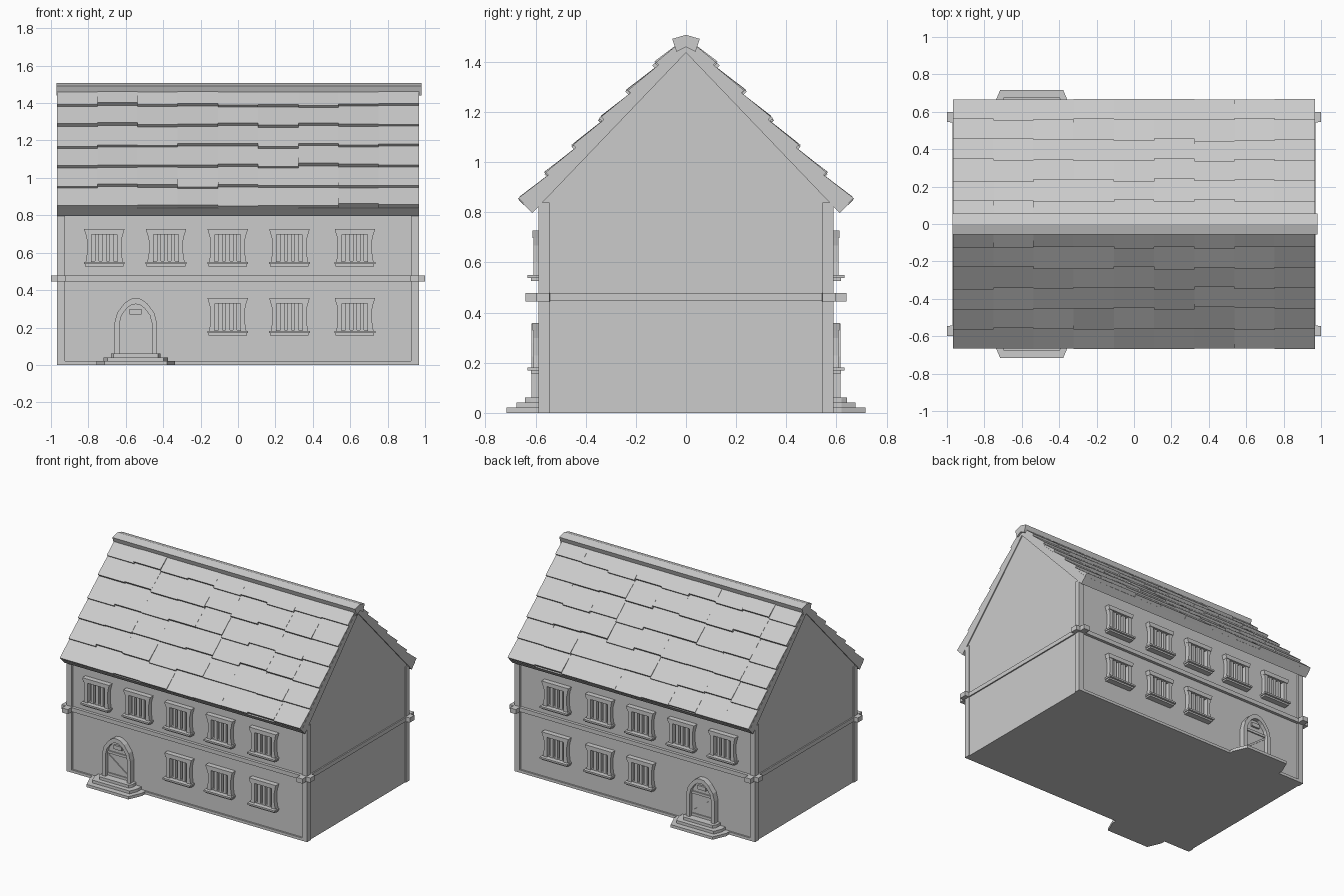
import bpy, bmesh, random
from mathutils import Vector

random.seed(4)
if "Cube" in bpy.data.objects:
    bpy.data.objects.remove(bpy.data.objects["Cube"], do_unlink=True)

stone = bpy.data.materials.new("plain_grey")
GREY = (0.6, 0.6, 0.6, 1)
stone.diffuse_color = GREY
stone.use_nodes = True
stone.node_tree.nodes["Principled BSDF"].inputs["Base Color"].default_value = GREY


def prism(bm, pts, axis, a, b):
    """Extrude a 2D outline along an axis from a to b."""
    def place(p, t):
        u, v = p
        return {"x": (t, u, v), "y": (u, t, v), "z": (u, v, t)}[axis]
    lo = [bm.verts.new(place(p, a)) for p in pts]
    hi = [bm.verts.new(place(p, b)) for p in pts]
    faces = [bm.faces.new(lo), bm.faces.new(hi)]
    for i in range(len(pts)):
        j = (i + 1) % len(pts)
        faces.append(bm.faces.new((lo[i], lo[j], hi[j], hi[i])))
    bmesh.ops.recalc_face_normals(bm, faces=faces)


def box(bm, x0, x1, y0, y1, z0, z1):
    prism(bm, [(x0, y0), (x1, y0), (x1, y1), (x0, y1)], "z", z0, z1)


def finish(name, bm, mirror=(False, True, False)):
    mesh = bpy.data.meshes.new(name)
    bm.to_mesh(mesh)
    bm.free()
    mesh.materials.append(stone)
    ob = bpy.data.objects.new(name, mesh)
    bpy.context.collection.objects.link(ob)
    if any(mirror):
        mod = ob.modifiers.new("Mirror", "MIRROR")
        mod.use_axis = mirror
        mod.use_mirror_merge = False
    return ob


END = 0.967     # gable end
WALL = -0.576   # recessed front wall
FACE = -0.588   # face of corner posts

# Walls with gables
bm = bmesh.new()
prism(bm, [(WALL, 0), (-WALL, 0), (-WALL, 0.84), (0, 1.44), (WALL, 0.84)],
      "x", -END + 0.006, END - 0.006)
finish("walls", bm, (False, False, False))

# Corner posts, mirrored to all four corners
bm = bmesh.new()
box(bm, 0.925, END, FACE, -0.545, 0, 0.84)
finish("corner_posts", bm, (True, True, False))

# Foot rail along the long walls
bm = bmesh.new()
box(bm, -0.925, 0.925, FACE, WALL + 0.01, 0, 0.02)
finish("foot_rail", bm)

# String course between floors, with blocks at the corners
bm = bmesh.new()
box(bm, -0.925, 0.925, -0.597, WALL + 0.01, 0.447, 0.477)
finish("string_course", bm)
bm = bmesh.new()
box(bm, END - 0.02, END + 0.003, -0.55, 0.55, 0.447, 0.477)
finish("gable_string_course", bm, (True, False, False))
bm = bmesh.new()
prism(bm, [(0.92, -0.54), (0.92, -0.64), (0.967, -0.64), (0.967, -0.598),
           (1, -0.598), (1, -0.545)], "z", 0.445, 0.479)
finish("string_course_blocks", bm, (True, True, False))

# Roof slab under the tiles
bm = bmesh.new()
prism(bm, [(-0.613, 0.797), (-0.652, 0.837), (0, 1.49), (0, 1.437)],
      "x", -END - 0.001, END + 0.001)
finish("roof_slab", bm)

# Roof tiles: rows of uneven slabs tilted off the slope
bm = bmesh.new()
COLS, ROWS = 9, 6
width = 2 * END / COLS
for row in range(ROWS):
    for col in range(COLS):
        slide = random.uniform(-0.008, 0.008) if row else random.uniform(-0.003, 0.003)
        lift = random.uniform(-0.008, 0.004)
        y = 0.667 - 0.108 * row + slide
        z = 1.524 - y + lift
        up = y - 0.125
        outline = [(-y, z), (-y + 0.022, z - 0.022),
                   (-up, 1.46 - up), (-up, 1.497 - up)]
        x = -END + col * width
        prism(bm, outline, "x", x, x + width)
finish("roof_tiles", bm)

# Ridge cap
bm = bmesh.new()
prism(bm, [(-0.055, 1.492), (0, 1.508), (0.055, 1.492), (0.038, 1.44),
           (0, 1.46), (-0.038, 1.44)], "x", -END - 0.004, 0.98)
finish("ridge_cap", bm, (False, False, False))


# Barred windows
def window(name, cx, z):
    bm = bmesh.new()
    back = WALL + 0.01
    # flared jambs
    for s in (-1, 1):
        prism(bm, [(cx + s * a, z + b) for a, b in
                   ((0.068, 0.02), (0.1, 0.02), (0.092, 0.07), (0.092, 0.14),
                    (0.1, 0.175), (0.068, 0.175))], "y", -0.608, back)
    # lintel and inner rail
    prism(bm, [(cx - 0.1, z + 0.17), (cx + 0.1, z + 0.17),
               (cx + 0.108, z + 0.2), (cx - 0.108, z + 0.2)], "y", -0.613, back)
    box(bm, cx - 0.07, cx + 0.07, -0.596, back, z + 0.02, z + 0.03)
    # stepped sill
    box(bm, cx - 0.103, cx + 0.103, -0.618, back, z, z + 0.014)
    box(bm, cx - 0.109, cx + 0.109, -0.632, back, z + 0.012, z + 0.024)
    # bars
    for i in (-1, 0, 1):
        x = cx + i * 0.038
        box(bm, x - 0.011, x + 0.011, -0.598, back, z + 0.02, z + 0.172)
    finish(name, bm)


CENTRES = (-0.715, -0.385, -0.055, 0.275, 0.625)
for i, cx in enumerate(CENTRES):
    window(f"upper_window_{i + 1}", cx, 0.527)
    if i > 1:
        window(f"lower_window_{i + 1}", cx, 0.158)

# Pointed-arch doorway
DOOR = -0.547


def arch(w, foot, top):
    half = [(w, foot), (w, 0.225), (w * 0.88, 0.225 + (top - 0.225) * 0.4),
            (w * 0.55, 0.225 + (top - 0.225) * 0.78),
            (w * 0.25, 0.225 + (top - 0.225) * 0.97)]
    right = [(DOOR + x, z) for x, z in half]
    left = [(DOOR - x, z) for x, z in reversed(half)]
    return right + [(DOOR, top)] + left


bm = bmesh.new()
prism(bm, arch(0.113, 0.06, 0.357) + arch(0.086, 0.06, 0.325)[::-1],
      "y", -0.617, WALL + 0.01)
finish("door_surround", bm)

bm = bmesh.new()
prism(bm, arch(0.09, 0.06, 0.33), "y", -0.588, WALL + 0.01)
# frame rails and diagonal brace
for z in (0.065, 0.225):
    box(bm, DOOR - 0.086, DOOR + 0.086, -0.596, -0.58, z, z + 0.018)
prism(bm, [(DOOR - 0.086, 0.21), (DOOR - 0.086, 0.225),
           (DOOR + 0.086, 0.098), (DOOR + 0.086, 0.083)], "y", -0.595, -0.58)
# small hatch
box(bm, DOOR - 0.032, DOOR + 0.032, -0.602, -0.58, 0.27, 0.298)
finish("door", bm)

# Door steps with splayed sides
bm = bmesh.new()
for i, (wide, narrow, y) in enumerate(((0.21, 0.168, -0.717), (0.173, 0.15, -0.677),
                                       (0.132, 0.118, -0.643))):
    prism(bm, [(DOOR - wide, -0.57), (DOOR - wide, -0.62), (DOOR - narrow, y),
               (DOOR + narrow, y), (DOOR + wide, -0.62), (DOOR + wide, -0.57)],
          "z", 0.0205 * i, 0.0205 * (i + 1))
finish("door_steps", bm)
